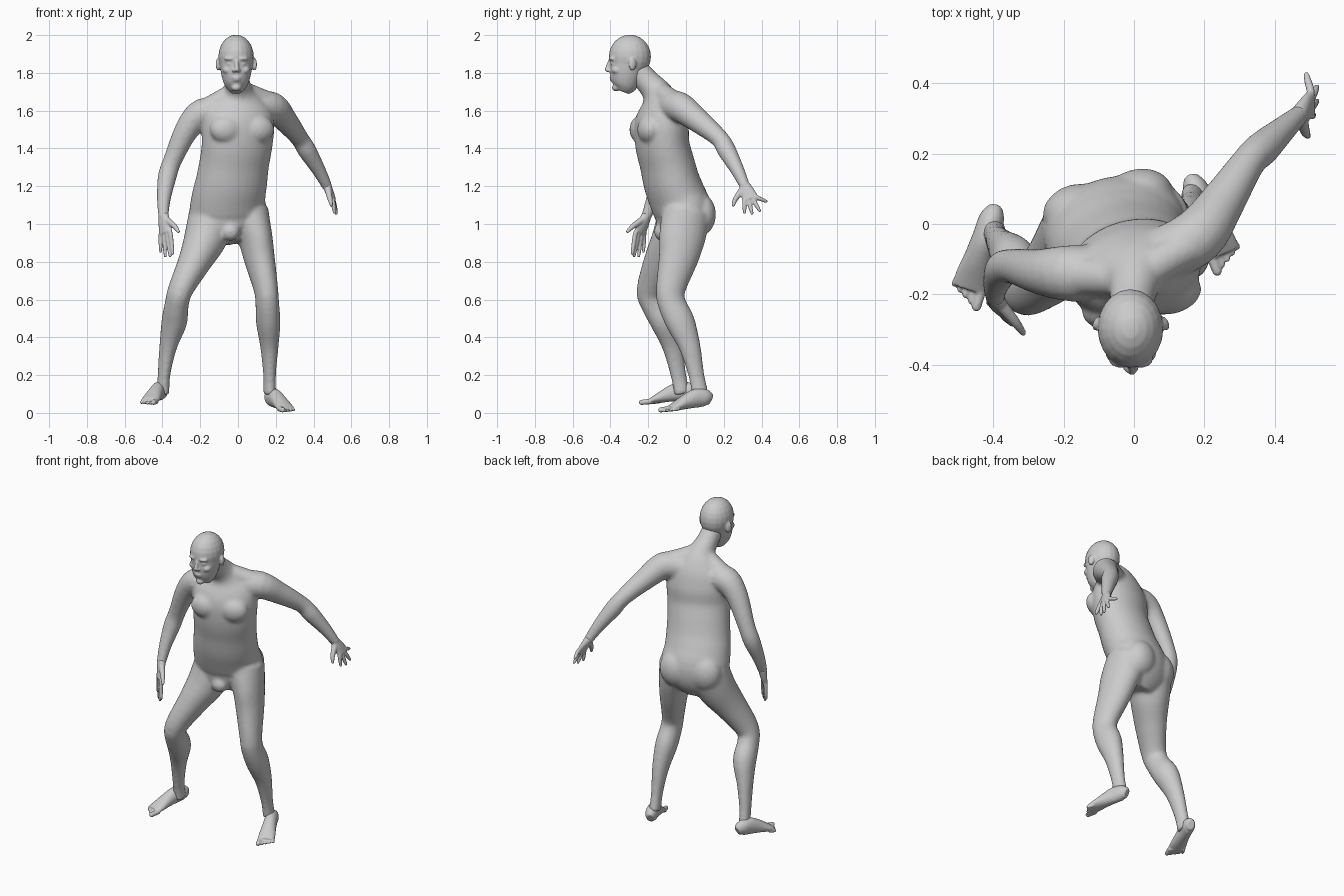
import bpy, bmesh, math
from mathutils import Vector, Matrix

cube = bpy.data.objects.get("Cube")
if cube:
    bpy.data.objects.remove(cube, do_unlink=True)

UP = Vector((0, 0, 1))
TURN = math.radians(14)                     # the trunk is twisted to its left
ACROSS = Vector((math.cos(TURN), math.sin(TURN), 0))

skin = bpy.data.materials.new("grey skin")
skin.use_nodes = True
skin.diffuse_color = (.6, .6, .6, 1)
skin.node_tree.nodes["Principled BSDF"].inputs["Base Color"].default_value = skin.diffuse_color


def spline(points, steps):
    """Smooth curve through points of any dimension."""
    points = [Vector(p) for p in points]
    padded = [points[0]] + points + [points[-1]]
    result = []
    for a, b, c, d in zip(padded, padded[1:], padded[2:], padded[3:]):
        for k in range(steps):
            t = k / steps
            result.append((b * 2 + (c - a) * t + (a * 2 - b * 5 + c * 4 - d) * t ** 2
                           + (b * 3 - a - c * 3 + d) * t ** 3) / 2)
    return result + [points[-1]]


def loft(bm, rings, side=ACROSS, sides=24, steps=4):
    """Skin elliptical rings (x, y, z, half width, half depth) along their path."""
    rings = spline(rings, steps)
    centres = [Vector(r[:3]) for r in rings]
    loops = []
    for i, ring in enumerate(rings):
        along = (centres[min(i + 1, len(rings) - 1)] - centres[max(i - 1, 0)]).normalized()
        u = (side - along * side.dot(along)).normalized()
        v = along.cross(u)
        loop = []
        for k in range(sides):
            angle = math.tau * k / sides
            offset = u * math.cos(angle) * ring[3] + v * math.sin(angle) * ring[4]
            loop.append(bm.verts.new(centres[i] + offset))
        loops.append(loop)
    for low, high in zip(loops, loops[1:]):
        for k in range(sides):
            j = (k + 1) % sides
            bm.faces.new((low[k], low[j], high[j], high[k]))
    bm.faces.new(loops[0][::-1])
    bm.faces.new(loops[-1])


def ball(bm, centre, radii, turn=0):
    place = Matrix.Translation(centre) @ Matrix.Rotation(turn, 4, "Z")
    bmesh.ops.create_uvsphere(bm, u_segments=20, v_segments=12, radius=1,
                              matrix=place @ Matrix.Diagonal((*radii, 1)))


def tube(bm, points, side=ACROSS):
    """Round limb through (x, y, z, radius) points with a rounded end."""
    loft(bm, [(*p, p[-1]) for p in points], side, sides=16)
    ball(bm, points[-1][:3], [points[-1][3]] * 3)


def finish(bm, name, voxel, smoothing):
    """Fuse the overlapping volumes into one smooth skin."""
    bmesh.ops.recalc_face_normals(bm, faces=bm.faces)
    mesh = bpy.data.meshes.new(name)
    bm.to_mesh(mesh)
    bm.free()
    mesh.materials.append(skin)
    mesh.shade_smooth()
    obj = bpy.data.objects.new(name, mesh)
    bpy.context.collection.objects.link(obj)
    fuse = obj.modifiers.new("fuse", "REMESH")
    fuse.mode = "VOXEL"
    fuse.voxel_size = voxel
    fuse.use_smooth_shade = True
    relax = obj.modifiers.new("relax", "SMOOTH")
    relax.factor = .5
    relax.iterations = smoothing


# Trunk and neck
body = bmesh.new()
loft(body, [(-.045, -.03, .9, .09, .08), (-.055, -.02, .97, .185, .13),
            (-.055, -.015, 1.06, .205, .15), (-.05, -.045, 1.14, .198, .15),
            (-.035, -.075, 1.22, .192, .147), (-.02, -.1, 1.32, .187, .142),
            (-.005, -.125, 1.42, .19, .14), (0, -.13, 1.52, .195, .14),
            (0, -.13, 1.6, .18, .12), (0, -.14, 1.66, .13, .095),
            (0, -.165, 1.71, .08, .075), (-.005, -.21, 1.76, .064, .065),
            (-.01, -.27, 1.83, .06, .062)], sides=32)

# Chest, buttocks and groin
CHEST, PELVIS = Vector((0, -.13, 1.5)), Vector((-.055, -.02, 1.05))
FORWARD = ACROSS.cross(UP) * -1
if FORWARD.y > 0:
    FORWARD = -FORWARD
for sign in (-1, 1):
    ball(body, CHEST + ACROSS * .085 * sign + FORWARD * .09, (.09, .06, .075), TURN)
    ball(body, PELVIS + ACROSS * .09 * sign - FORWARD * .08, (.1, .078, .11), TURN)
ball(body, (-.04, -.125, .96), (.05, .045, .05))

# Shoulders and arms
tube(body, [(0, -.16, 1.72, .05), (.09, -.1, 1.675, .055), (.18, -.05, 1.635, .06)])
tube(body, [(0, -.16, 1.71, .05), (-.09, -.15, 1.655, .055), (-.18, -.145, 1.6, .06)])
tube(body, [(.08, -.09, 1.62, .08), (.18, -.035, 1.62, .08), (.25, .06, 1.55, .065),
            (.325, .175, 1.455, .049), (.365, .215, 1.39, .05), (.425, .27, 1.29, .038),
            (.472, .312, 1.2, .028)], UP)
tube(body, [(-.09, -.14, 1.58, .08), (-.19, -.14, 1.585, .08), (-.27, -.135, 1.5, .065),
            (-.345, -.12, 1.34, .05), (-.375, -.13, 1.25, .05), (-.393, -.175, 1.13, .037),
            (-.395, -.21, 1.04, .028)], UP)

# Legs
loft(body, [(-.14, -.02, 1.05, .12, .13), (-.17, -.06, .93, .115, .12),
            (-.23, -.125, .8, .088, .1), (-.305, -.185, .65, .066, .077),
            (-.325, -.165, .57, .063, .072), (-.338, -.11, .48, .067, .078),
            (-.37, -.07, .35, .046, .056), (-.392, -.04, .2, .033, .042),
            (-.397, -.02, .1, .034, .043)])
loft(body, [(.05, 0, 1.05, .115, .13), (.09, -.02, .93, .09, .125),
            (.113, -.04, .82, .08, .107), (.147, -.08, .66, .064, .08),
            (.155, -.075, .58, .062, .075), (.16, -.03, .48, .064, .078),
            (.166, .02, .35, .048, .058), (.167, .055, .2, .033, .043),
            (.167, .075, .1, .034, .045)])

# Kneecaps
ball(body, (-.31, -.225, .62), (.04, .035, .05))
ball(body, (.155, -.125, .62), (.04, .035, .05))
finish(body, "body", .01, 7)

# Head: skull, jaw and features
head = bmesh.new()
RIGHTWARD = Vector((1, 0, 0))
ball(head, (-.01, -.297, 1.886), (.094, .112, .116))
loft(head, [(-.01, -.335, 1.7, .03, .035), (-.01, -.325, 1.73, .058, .064),
            (-.01, -.318, 1.78, .076, .084), (-.01, -.31, 1.84, .086, .094),
            (-.01, -.3, 1.9, .088, .1)], RIGHTWARD)
tube(head, [(-.008, -.4, 1.87, .01), (-.007, -.41, 1.845, .01), (-.006, -.418, 1.818, .013)],
     RIGHTWARD)
ball(head, (-.008, -.392, 1.775), (.027, .014, .007))
ball(head, (-.008, -.389, 1.762), (.024, .014, .007))
ball(head, (-.009, -.37, 1.722), (.026, .022, .02))
for sign in (-1, 1):
    middle = -.009
    ball(head, (middle + sign * .036, -.391, 1.875), (.03, .018, .01), sign * .3)
    ball(head, (middle + sign * .035, -.385, 1.847), (.015, .014, .009))
    ball(head, (middle + sign * .045, -.365, 1.815), (.028, .03, .022))
    ball(head, (middle + sign * .012, -.41, 1.812), (.01, .012, .008))
    ball(head, (middle + sign * .096, -.283, 1.845), (.012, .021, .034), sign * .4)
finish(head, "head", .006, 3)


def hand(name, wrist, knuckles, across, tips):
    """Flat palm with four spread fingers; the first tip is the thumb."""
    bm = bmesh.new()
    wrist, knuckles = Vector(wrist), Vector(knuckles)
    across = Vector(across).normalized()
    middle = wrist.lerp(knuckles, .5)
    loft(bm, [(*wrist, .028, .025), (*middle, .038, .021), (*knuckles, .044, .015)], across)
    thumb, *fingers = [Vector(t) for t in tips]
    root = wrist.lerp(knuckles, .25) - across * .015
    bend = root.lerp(thumb, .55) - across * .01
    tube(bm, [(*root, .019), (*bend, .014), (*thumb, .009)], across)
    for i, tip in enumerate(fingers):
        root = knuckles + across * (i - 1.5) * .023
        start = root.lerp(middle, .3)
        tube(bm, [(*start, .013), (*root, .012), (*root.lerp(tip, .6), .011), (*tip, .008)], across)
    finish(bm, name, .005, 2)


hand("left_hand", (.467, .308, 1.21), (.503, .342, 1.13), (0, .95, .3),
     [(.495, .25, 1.1), (.51, .31, 1.06), (.52, .35, 1.055), (.52, .39, 1.07), (.49, .425, 1.12)])
hand("right_hand", (-.395, -.207, 1.05), (-.383, -.245, .95), (-.73, .68, 0),
     [(-.315, -.31, .96), (-.345, -.285, .845), (-.36, -.275, .83),
      (-.385, -.25, .83), (-.41, -.225, .855)])


def foot(name, heel, toe, inward):
    """Heel to ball as one loft resting on the sole line, then five toes."""
    bm = bmesh.new()
    heel = Vector(heel)
    length = Vector(toe) - heel
    side = length.cross(UP).normalized() * inward
    profile = [(.02, .022, .03), (.12, .036, .045), (.3, .038, .05),
               (.5, .042, .04), (.7, .049, .025), (.82, .048, .016)]
    loft(bm, [(*(heel + length * t + UP * h), w, h) for t, w, h in profile], side)
    for i in range(5):
        radius = .009 if i else .014
        lift = UP * radius
        root = heel + length * (.78 - .02 * i) + side * (.035 - .018 * i) + lift
        tip = heel + length * (.96 - .035 * i) + side * (.037 - .02 * i) + lift
        tube(bm, [(*root, radius * 1.1), (*tip, radius)], side)
    finish(bm, name, .005, 3)


foot("left_foot", (.16, .135, .04), (.275, -.13, 0), 1)
foot("right_foot", (-.393, .05, .075), (-.487, -.235, .04), -1)
